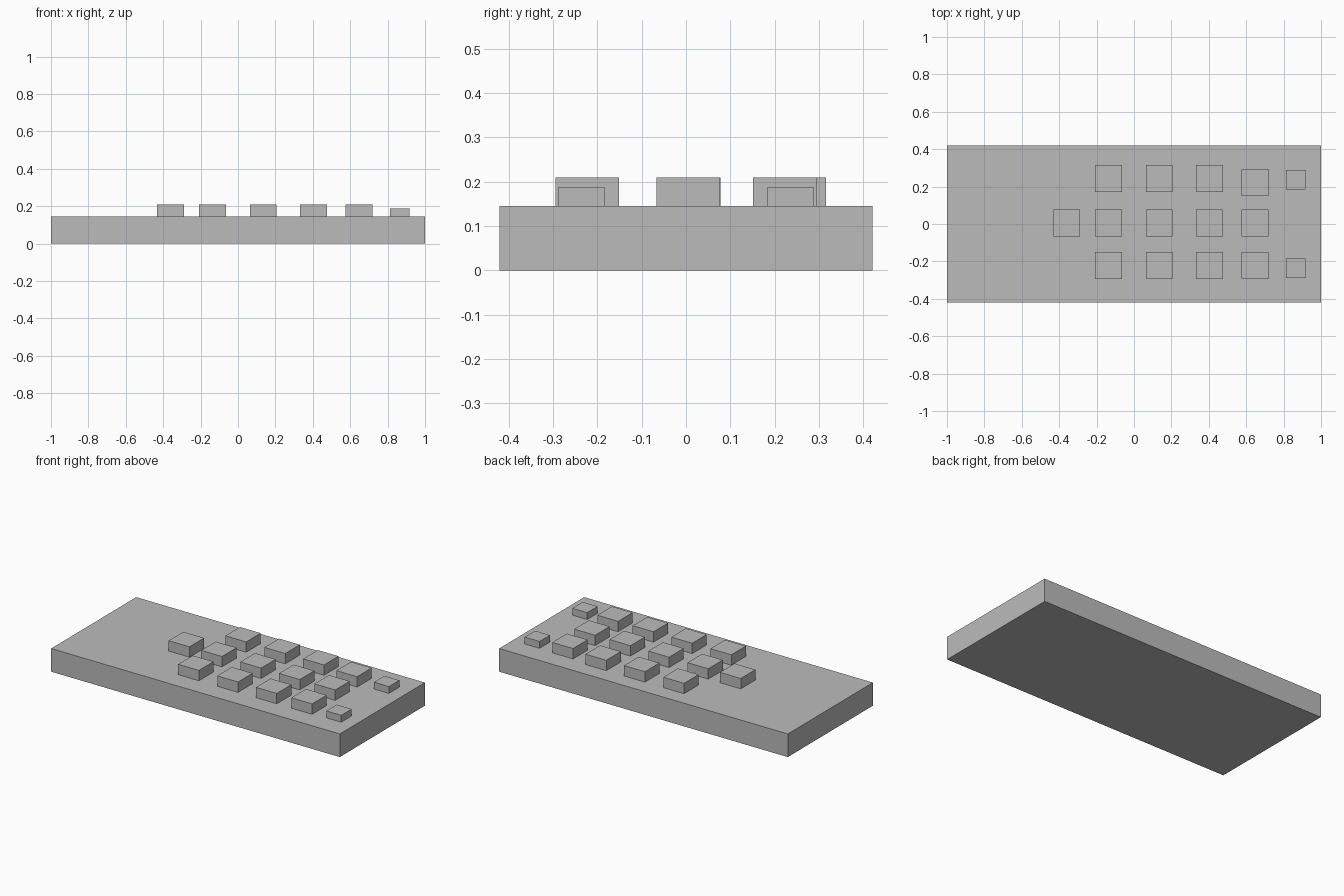
import bpy

if "Cube" in bpy.data.objects:
    bpy.data.objects.remove(bpy.data.objects["Cube"])

grey = bpy.data.materials.new("plain grey")
grey.diffuse_color = (0.5, 0.5, 0.5, 1)
grey.use_nodes = True
grey.node_tree.nodes["Principled BSDF"].inputs["Base Color"].default_value = grey.diffuse_color

BASE_TOP = 0.145


def box(name, x, y, z0, z1, width, depth):
    """Axis-aligned box centred on x, y and spanning z0 to z1."""
    bpy.ops.mesh.primitive_cube_add(size=1, location=(x, y, (z0 + z1) / 2))
    obj = bpy.context.object
    obj.name = name
    obj.scale = (width, depth, z1 - z0)
    bpy.ops.object.transform_apply(location=False, rotation=False, scale=True)
    obj.data.materials.append(grey)
    return obj


# Slab body
box("body", 0, 0, 0, BASE_TOP, 2, 0.842)

# Main button grid; the back button of the last column sits slightly forward
for col, x in enumerate((-0.136, 0.135, 0.403, 0.648)):
    back_y = 0.223 if col == 3 else 0.244
    for row, y in (("front", -0.223), ("middle", 0.005), ("back", back_y)):
        box(f"button_{row}_{col + 1}", x, y, BASE_TOP, 0.21, 0.144, 0.144)

# Single button ahead of the middle row
box("lone_button", -0.362, 0.006, BASE_TOP, 0.21, 0.144, 0.144)

# Small low buttons near the end
for side, y in (("front", -0.236), ("back", 0.236)):
    box(f"small_button_{side}", 0.865, y, BASE_TOP, 0.188, 0.103, 0.103)
